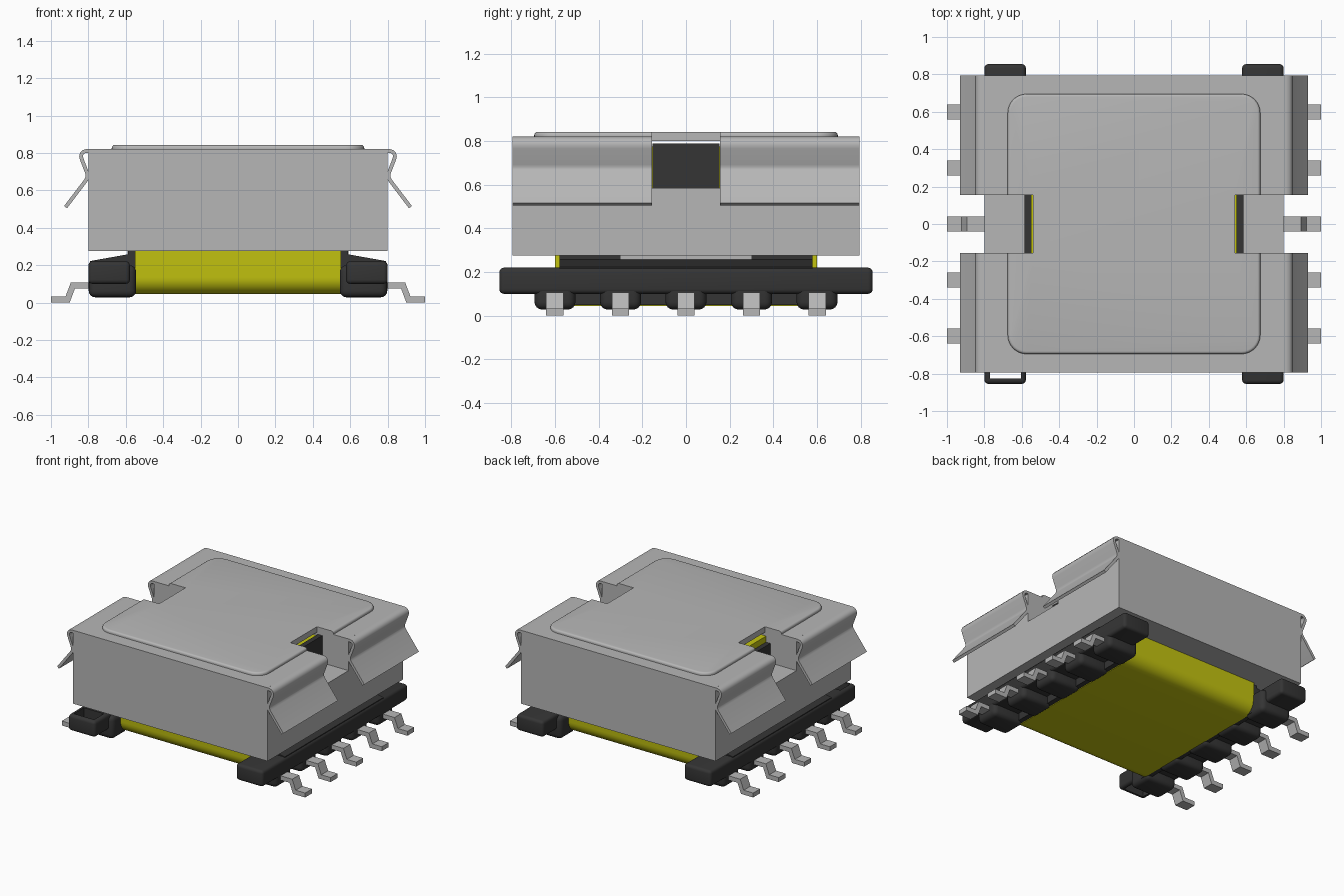
import bpy, bmesh, math
from mathutils import Vector

cube = bpy.data.objects.get("Cube")
if cube:
    bpy.data.objects.remove(cube, do_unlink=True)


def material(name, rgb):
    m = bpy.data.materials.new(name)
    m.use_nodes = True
    m.diffuse_color = (*rgb, 1)
    m.node_tree.nodes["Principled BSDF"].inputs["Base Color"].default_value = (*rgb, 1)
    return m


GREY = material("metal grey", (0.47, 0.47, 0.47))
BLACK = material("plastic black", (0.035, 0.035, 0.035))
YELLOW = material("tape yellow", (0.55, 0.55, 0.005))

# Where a 2D profile point (a, b) and extrusion distance d end up
AXES = {"x": lambda a, b, d: (d, a, b),
        "y": lambda a, b, d: (a, d, b),
        "z": lambda a, b, d: (a, b, d)}


def prism(name, pts, d0, d1, mat, axis="y", bevel=0.0, pick=None, smooth=False):
    """Extrude a closed profile along an axis, optionally rounding its edges."""
    bm = bmesh.new()
    face = bm.faces.new([bm.verts.new(AXES[axis](a, b, d0)) for a, b in pts])
    ext = bmesh.ops.extrude_face_region(bm, geom=[face])
    shift = Vector(AXES[axis](0, 0, d1 - d0))
    bmesh.ops.translate(bm, verts=[v for v in ext["geom"] if isinstance(v, bmesh.types.BMVert)], vec=shift)
    bmesh.ops.recalc_face_normals(bm, faces=bm.faces)
    if bevel:
        edges = [e for e in bm.edges if pick is None or pick(e)]
        bmesh.ops.bevel(bm, geom=edges, offset=bevel, segments=4, profile=0.5, affect="EDGES")
    me = bpy.data.meshes.new(name)
    bm.to_mesh(me)
    bm.free()
    me.materials.append(mat)
    ob = bpy.data.objects.new(name, me)
    bpy.context.collection.objects.link(ob)
    if bevel or smooth:
        bpy.ops.object.select_all(action="DESELECT")
        ob.select_set(True)
        bpy.context.view_layer.objects.active = ob
        bpy.ops.object.shade_smooth_by_angle(angle=math.radians(35))
    return ob


def box(name, x, y, z, mat, bevel=0.0):
    x = sorted(x)
    pts = [(x[0], y[0]), (x[1], y[0]), (x[1], y[1]), (x[0], y[1])]
    return prism(name, pts, z[0], z[1], mat, "z", bevel)


def rounded_rect(a0, a1, b0, b1, r, n=8):
    pts = []
    for i, (ca, cb) in enumerate([(a1 - r, b1 - r), (a0 + r, b1 - r), (a0 + r, b0 + r), (a1 - r, b0 + r)]):
        for k in range(n + 1):
            t = (i + k / n) * math.pi / 2
            pts.append((ca + r * math.cos(t), cb + r * math.sin(t)))
    return pts


def cut(ob, cutters):
    for c in cutters:
        c.hide_render = True
        mod = ob.modifiers.new("cut", "BOOLEAN")
        mod.operation = "DIFFERENCE"
        mod.solver = "EXACT"
        mod.object = c
        bpy.context.view_layer.objects.active = ob
        bpy.ops.object.modifier_apply(modifier=mod.name)
    for c in cutters:
        bpy.data.objects.remove(c, do_unlink=True)


def strip(path, t):
    """Offset an open path both ways to get a thin sheet profile."""
    left, right = [], []
    P = [Vector(p) for p in path]
    for i, p in enumerate(P):
        d0 = (p - P[max(i - 1, 0)]).normalized()
        d1 = (P[min(i + 1, len(P) - 1)] - p).normalized()
        d = (d0 + d1).normalized()
        n = Vector((-d.y, d.x)) * t / 2
        left.append(tuple(p + n))
        right.append(tuple(p - n))
    return left + right[::-1]


# Core block with a window channel across the top
core = box("core", (-0.8, 0.8), (-0.795, 0.795), (0.275, 0.80), GREY)
cut(core, [box("channel_cutter", (-1, 1), (-0.155, 0.155), (0.585, 0.9), GREY)])
box("core_centre_leg", (-0.592, 0.592), (-0.3, 0.3), (0.255, 0.45), GREY)

# Cover sheet and its raised panel, both notched at the sides
cover = box("cover_plate", (-0.8, 0.8), (-0.795, 0.795), (0.80, 0.82), GREY)
panel = prism("cover_raised_panel", rounded_rect(-0.675, 0.675, -0.695, 0.695, 0.1),
              0.81, 0.842, GREY, "z", 0.015,
              lambda e: all(v.co.z > 0.84 for v in e.verts))
for ob in (cover, panel):
    cut(ob, [box("notch_cutter", (s * 0.54, s * 1.0), (-0.155, 0.155), (0.7, 0.9), GREY) for s in (-1, 1)])

# Spring clips folded down from the cover, two per side
clip_path = [(0.79, 0.81), (0.812, 0.81), (0.827, 0.806), (0.836, 0.796), (0.839, 0.782),
             (0.836, 0.768), (0.808, 0.695), (0.804, 0.68), (0.806, 0.667), (0.814, 0.652), (0.922, 0.51)]
for s, side in ((1, "left"), (-1, "right")):
    for f, end in ((-1, "front"), (1, "back")):
        prism(f"{side}_{end}_clip", [(s * a, b) for a, b in strip(clip_path, 0.02)],
              f * 0.155, f * 0.795, GREY, smooth=True)

# Taped winding
prism("winding", rounded_rect(-0.6, 0.6, 0.045, 0.775, 0.09), -0.55, 0.55, YELLOW, "x", smooth=True)

for s, side in ((1, "left"), (-1, "right")):
    # Bobbin flange: a wide lower wall and a tongue in the window
    box(f"{side}_flange", (s * 0.545, s * 0.588), (-0.58, 0.58), (0.05, 0.276), BLACK)
    box(f"{side}_flange_tongue", (s * 0.548, s * 0.585), (-0.154, 0.154), (0.27, 0.788 if s > 0 else 0.73), BLACK)

    # Pin rail with a sloped shoulder
    rail = box(f"{side}_rail", (s * 0.578, s * 0.8), (-0.855, 0.855), (0.1, 0.22), BLACK, 0.022)
    if s < 0:
        cut(rail, [box("hole_cutter", (-0.77, -0.605), (-0.825, -0.71), (0, 0.4), BLACK)])
    prism(f"{side}_rail_shoulder", [(s * 0.56, 0.15), (s * 0.79, 0.15), (s * 0.79, 0.222), (s * 0.588, 0.258)],
          -0.58, 0.58, BLACK)

    # Rounded feet and gull-wing pins
    pin = [(0.7, 0.075), (0.872, 0.075), (0.9, 0), (1, 0), (1, 0.033), (0.922, 0.033), (0.894, 0.107), (0.7, 0.107)]
    for i in range(5):
        y = (i - 2) * 0.3
        box(f"{side}_foot_{i + 1}", (s * 0.545, s * 0.798), (y - 0.094, y + 0.094), (0.028, 0.2), BLACK, 0.035)
        prism(f"{side}_pin_{i + 1}", [(s * a, b) for a, b in pin], y - 0.04, y + 0.04, GREY)
